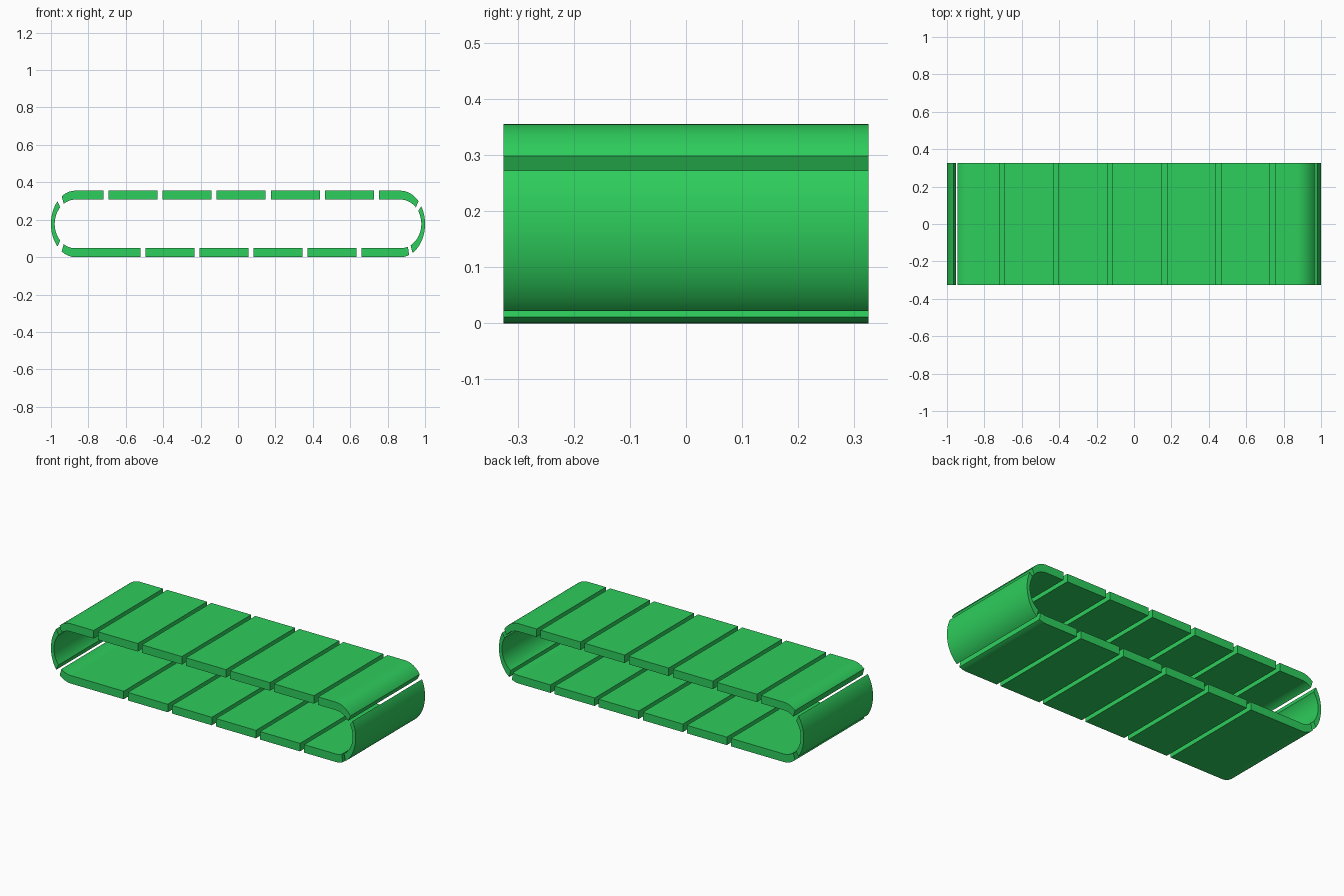
import bpy, bmesh, math

cube = bpy.data.objects.get("Cube")
if cube:
    bpy.data.objects.remove(cube, do_unlink=True)

HALF_WIDTH = 0.325
MID_Z = 0.1775
BEND_X = 0.87            # where the flat runs meet the rounded ends
OUTER = (0.13, 0.1775)   # radii of the rounded ends
INNER = (0.11, 0.13)
PITCH, GAP = 0.2892, 0.027

green = bpy.data.materials.new("bright green")
green.use_nodes = True
colour = (0.027, 0.61, 0.107, 1)
green.diffuse_color = colour
green.node_tree.nodes["Principled BSDF"].inputs["Base Color"].default_value = colour


def rim(station, radii):
    """Point on the belt profile at a (centre x, angle) station."""
    cx, deg = station
    a = math.radians(deg)
    return cx + radii[0] * math.cos(a), MID_Z + radii[1] * math.sin(a)


def bend(side, start, end, steps=12):
    return [(side * BEND_X, start + (end - start) * i / steps) for i in range(steps + 1)]


def plate(name, stations):
    """Extrude one belt link across the width, as a strip of quads."""
    bm = bmesh.new()
    rows = []
    for s in stations:
        (ox, oz), (ix, iz) = rim(s, OUTER), rim(s, INNER)
        rows.append([bm.verts.new(p) for p in (
            (ox, -HALF_WIDTH, oz), (ox, HALF_WIDTH, oz),
            (ix, HALF_WIDTH, iz), (ix, -HALF_WIDTH, iz))])
    for a, b in zip(rows, rows[1:]):
        for k in range(4):
            n = (k + 1) % 4
            bm.faces.new((a[k], a[n], b[n], b[k]))
    bm.faces.new(rows[0])
    bm.faces.new(rows[-1])
    bmesh.ops.recalc_face_normals(bm, faces=bm.faces)
    mesh = bpy.data.meshes.new(name)
    bm.to_mesh(mesh)
    bm.free()
    mesh.materials.append(green)
    obj = bpy.data.objects.new(name, mesh)
    bpy.context.collection.objects.link(obj)
    bpy.ops.object.select_all(action="DESELECT")
    obj.select_set(True)
    bpy.context.view_layer.objects.active = obj
    bpy.ops.object.shade_smooth_by_angle(angle=math.radians(30))


# Flat links of the upper and lower runs, between evenly spaced gaps
def flat_run(name, first_gap, count, deg):
    for i in range(count):
        x = first_gap + i * PITCH
        plate(f"{name}_{i + 1}", [(x + GAP / 2, deg), (x + PITCH - GAP / 2, deg)])
    return first_gap - GAP / 2, first_gap + count * PITCH + GAP / 2


top_a, top_b = flat_run("upper_link", -0.706, 5, 90)
low_a, low_b = flat_run("lower_link", -0.509, 4, 270)

# Links that curve from the runs into the rounded ends
plate("upper_right_corner_link", [(top_a, 90)] + bend(-1, 90, 124))
plate("upper_left_corner_link", bend(1, 42.8, 90) + [(top_b, 90)])
plate("lower_right_corner_link", bend(-1, 236, 270) + [(low_a, 270)])
plate("lower_left_corner_link", [(low_b, -90)] + bend(1, -90, -69.7))

# Curved links around the two ends
plate("right_end_link", bend(-1, 137, 223, 24))
plate("left_end_link", bend(1, -61.2, 32.2, 24))
